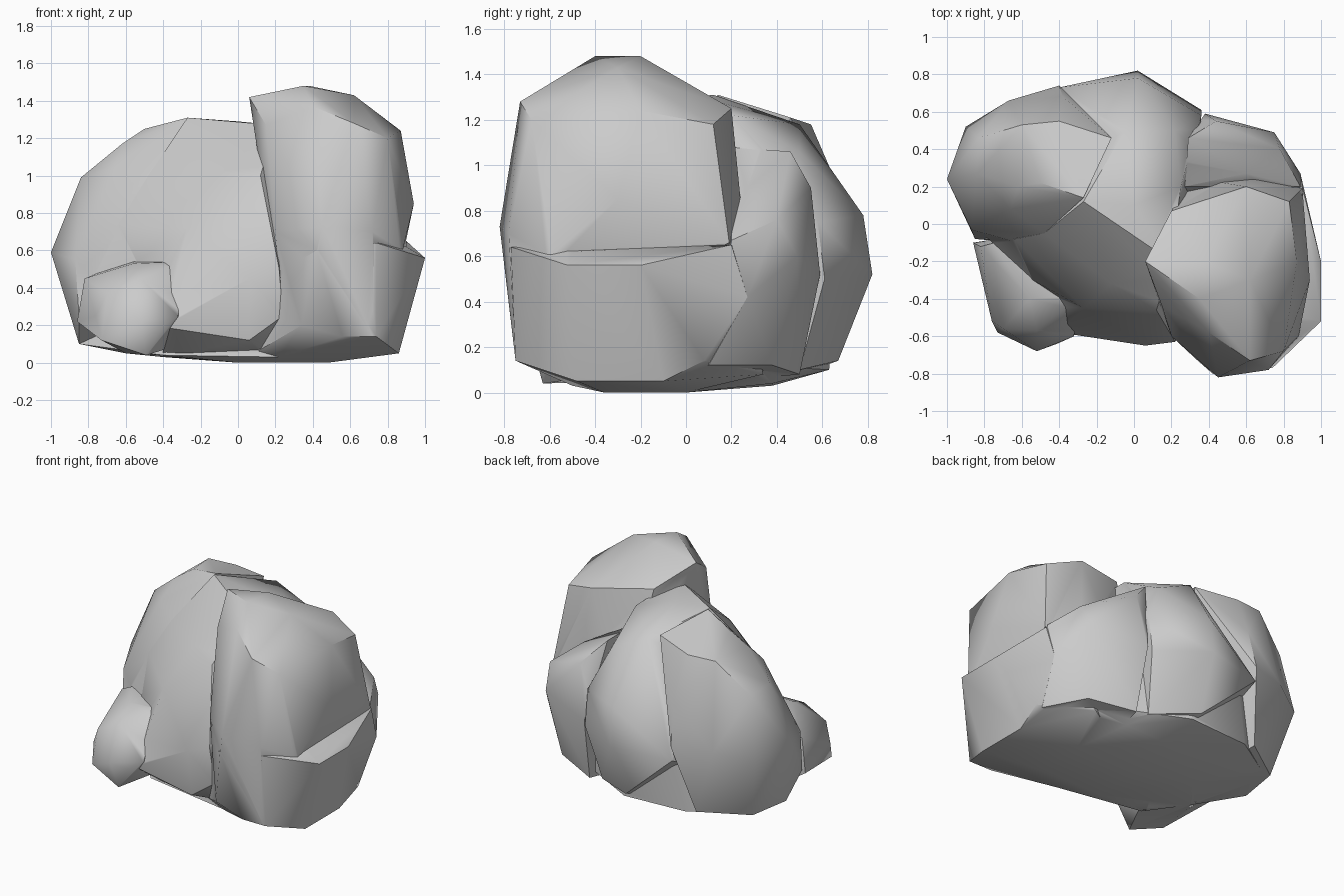
import bpy, bmesh
from math import radians


def lump(name, *points):
    """One faceted convex boulder wrapped around its corner points."""
    bm = bmesh.new()
    for p in points:
        bm.verts.new(p)
    bmesh.ops.convex_hull(bm, input=bm.verts[:])
    loose = [v for v in bm.verts if not v.link_faces]
    bmesh.ops.delete(bm, geom=loose, context='VERTS')
    bmesh.ops.recalc_face_normals(bm, faces=bm.faces[:])
    mesh = bpy.data.meshes.new(name)
    bm.to_mesh(mesh)
    bm.free()
    ob = bpy.data.objects.new(name, mesh)
    bpy.context.collection.objects.link(ob)
    return ob


# central mass, leaning back from the front
rock = lump(
    "boulder",
    (.02, .82, .52), (-.4, .73, .5), (.36, .61, .5), (.02, .78, .78),
    (0, .1, 1.29), (-.27, .12, 1.31), (-.05, .5, 1.18), (.25, .2, 1.22),
    (.22, .5, 1.06), (.36, .58, .75), (.06, -.65, .45), (.22, -.63, .5),
    (-.14, -.57, .45), (.12, -.46, 1.0), (-.12, -.32, 1.02),
    (-.27, -.45, .72), (-.48, -.05, 1.0), (.2, -.2, 1.27),
    (-.4, -.58, .19), (.06, -.6, .12), (.24, -.6, .25), (.2, -.36, .02),
    (-.4, -.36, .03), (0, .38, .03), (0, .67, .14), (.3, .5, .1))

# tall block on the right, its front running down to the base
upper = lump(
    "right_upper_block",
    (.35, -.4, 1.48), (.38, -.2, 1.48), (.06, -.2, 1.42), (.62, -.3, 1.43),
    (.15, -.44, 1.27), (.4, -.58, 1.37), (.62, -.73, 1.28), (.8, -.68, 1.2),
    (.87, -.2, 1.24), (.83, .12, 1.18), (.6, .2, 1.25), (.2, .07, 1.3),
    (.94, -.3, .85), (.9, .19, .66), (.72, -.78, .7), (.45, -.82, .73),
    (.2, -.6, .7), (.88, -.6, .6), (.3, .25, .6), (.65, .25, .75),
    (.34, -.73, .2), (.56, -.74, .14), (.72, -.75, .14), (.24, -.6, .25))

# wider block under it
lower = lump(
    "right_lower_block",
    (1, -.2, .56), (1, -.52, .56), (.9, .2, .65), (.74, -.77, .64),
    (.42, -.8, .6), (.25, -.64, .5), (.34, -.73, .2), (.56, -.75, .14),
    (.74, -.75, .14), (.86, -.48, .05), (.86, -.1, .05), (.88, .08, .14),
    (.89, .27, .42), (.48, -.36, 0), (0, -.36, 0), (0, 0, 0), (.48, 0, 0),
    (.9, -.5, .62), (.3, .3, .5), (.22, -.5, .03), (.6, .34, .08))

# rear right shoulder
shoulder = lump(
    "rear_right_shoulder",
    (.38, .59, .52), (.75, .49, .6), (.78, .4, .76), (.89, .2, .67),
    (.6, .27, .9), (.27, .2, 1.08), (.29, .46, 1.06), (.44, .55, .9),
    (.89, .27, .42), (.7, .38, .12), (.4, .5, .08), (.85, .1, .12),
    (.3, 0, .03))

# left flank
flank = lump(
    "left_flank",
    (-1, .24, .59), (-.9, .52, .55), (-.67, .66, .6), (-.4, .74, .6),
    (-.87, -.03, .55), (-.84, .27, .99), (-.83, .46, .97),
    (-.62, .2, 1.17), (-.66, .08, 1.04), (-.6, .53, 1.18), (-.4, .55, 1.18),
    (-.5, .22, 1.25), (-.27, .14, 1.31), (-.12, .46, 1.21), (-.38, .68, .88),
    (-.48, -.05, 1.0), (-.62, -.1, .72), (-.85, -.08, .25), (-.85, .1, .1),
    (-.8, .4, .1), (-.5, .6, .12), (-.4, .1, .03))

# small knob at the front left foot
knob = lump(
    "front_left_knob",
    (-.52, -.57, .45), (-.56, -.4, .53), (-.31, -.4, .54), (-.82, -.12, .45),
    (-.7, -.56, .37), (-.41, -.64, .19), (-.52, -.68, .22), (-.49, -.63, .04),
    (-.73, -.58, .12), (-.86, -.1, .22), (-.76, -.52, .25), (-.6, -.1, .05),
    (-.3, -.2, .1), (-.55, -.05, .56), (-.32, -.6, .25))

# slope blending knob, flank and centre
slope = lump(
    "front_left_slope",
    (-.48, -.05, 1.0), (-.27, -.45, .72), (-.54, -.3, .54), (-.32, -.45, .5),
    (-.64, -.08, .74), (-.8, -.06, .46), (-.5, .1, .9), (-.3, -.2, .4))

# common footing that closes the underside
base = lump(
    "footing",
    (0, -.36, 0), (.48, -.36, 0), (.48, 0, 0), (0, 0, 0), (-.4, .1, .03),
    (0, .38, .03), (.38, .38, .04), (-.8, .36, .1), (-.85, .1, .1),
    (-.42, .6, .1), (.04, .63, .1), (-.6, -.15, .05), (.22, -.5, .03),
    (-.4, -.4, .04), (-.5, .1, .7), (-.3, .66, .6), (.5, .42, .6),
    (.2, -.4, .6), (.7, .3, .12))

# fuse all lumps into a single rock
bpy.context.view_layer.objects.active = rock
rock.select_set(True)
for part in (upper, lower, shoulder, flank, knob, slope, base):
    mod = rock.modifiers.new("fuse", 'BOOLEAN')
    mod.operation = 'UNION'
    mod.solver = 'EXACT'
    mod.object = part
    bpy.ops.object.modifier_apply(modifier=mod.name)
    bpy.data.objects.remove(part)

# soft facets with crisp ridges
bpy.ops.object.shade_smooth_by_angle(angle=radians(40))
